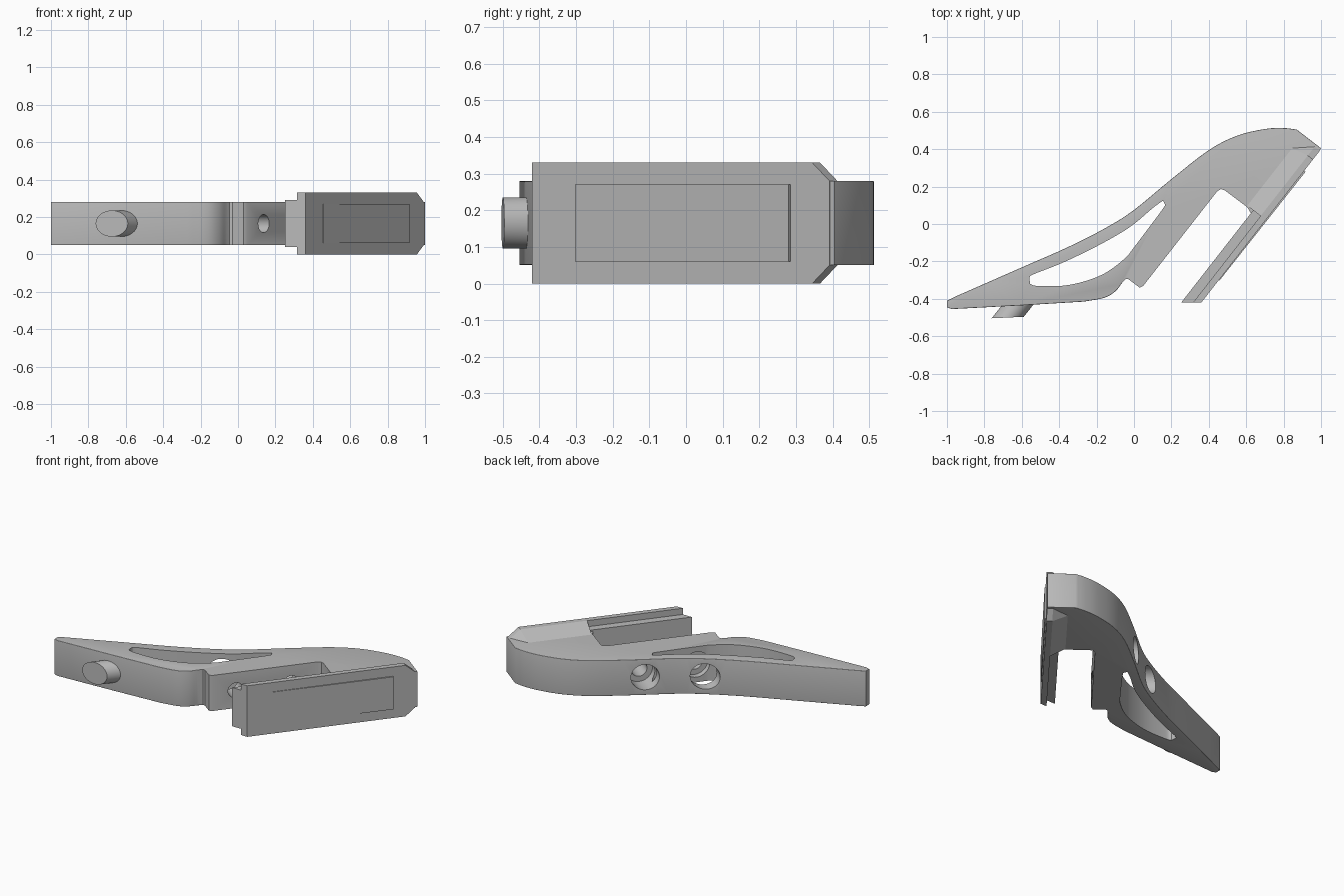
import bpy, bmesh, math
from mathutils import Vector

if "Cube" in bpy.data.objects:
    bpy.data.objects.remove(bpy.data.objects["Cube"])

GREY = (0.5, 0.5, 0.5, 1)
mat = bpy.data.materials.new("plain grey")
mat.use_nodes = True
mat.diffuse_color = GREY
mat.node_tree.nodes["Principled BSDF"].inputs["Base Color"].default_value = GREY

ALONG = Vector((0.615, 0.788, 0))      # direction of the clamp arm
INWARD = Vector((-0.788, 0.615, 0))    # from the arm towards the body
ORIGIN = Vector((0.36, -0.42, 0))
LOW, HIGH, MID = 0.05, 0.28, 0.165


def finish(bm, name):
    bmesh.ops.recalc_face_normals(bm, faces=bm.faces)
    mesh = bpy.data.meshes.new(name)
    bm.to_mesh(mesh)
    bm.free()
    mesh.materials.append(mat)
    obj = bpy.data.objects.new(name, mesh)
    bpy.context.collection.objects.link(obj)
    return obj


def smooth(obj):
    bpy.ops.object.select_all(action="DESELECT")
    obj.select_set(True)
    bpy.context.view_layer.objects.active = obj
    bpy.ops.object.shade_smooth_by_angle(angle=math.radians(32))


def spline(points, steps=4):
    """Smooth open curve through 2D points."""
    p = [Vector(q) for q in points]
    p = [2 * p[0] - p[1]] + p + [2 * p[-1] - p[-2]]
    out = []
    for a, b, c, d in zip(p, p[1:], p[2:], p[3:]):
        for i in range(steps):
            t = i / steps
            out.append(0.5 * (2 * b + (c - a) * t + (2 * a - 5 * b + 4 * c - d) * t * t
                              + (3 * b - a - 3 * c + d) * t ** 3))
    return out + [p[-2]]


def prism(name, outline, z0, z1, rounded=0, radius=0.02):
    """Extrude an outline; round the rims of its first `rounded` points."""
    bm = bmesh.new()
    rows = [[bm.verts.new((p[0], p[1], z)) for p in outline] for z in (z0, z1)]
    n = len(outline)
    bm.faces.new(rows[0])
    bm.faces.new(rows[1])
    for i in range(n):
        j = (i + 1) % n
        bm.faces.new((rows[0][i], rows[0][j], rows[1][j], rows[1][i]))
    if rounded:
        bmesh.ops.recalc_face_normals(bm, faces=bm.faces)
        rims = [bm.edges.get((r[i], r[i + 1])) for r in rows for i in range(rounded - 1)]
        bmesh.ops.bevel(bm, geom=rims, offset=radius, segments=4, profile=0.5,
                        affect="EDGES", clamp_overlap=True)
    return finish(bm, name)


def hull(name, points):
    """Convex block from (along, inward, z) points in the arm's frame."""
    bm = bmesh.new()
    for t, d, z in points:
        bm.verts.new(ORIGIN + ALONG * t + INWARD * d + Vector((0, 0, z)))
    res = bmesh.ops.convex_hull(bm, input=bm.verts)
    bmesh.ops.dissolve_limit(bm, angle_limit=0.01, verts=bm.verts, edges=bm.edges)
    return finish(bm, name)


def cylinder(name, start, end, radius):
    bm = bmesh.new()
    axis = end - start
    bmesh.ops.create_cone(bm, cap_ends=True, segments=40, radius1=radius,
                          radius2=radius, depth=axis.length)
    bm.transform(axis.to_track_quat("Z", "Y").to_matrix().to_4x4())
    bmesh.ops.translate(bm, verts=bm.verts, vec=(start + end) / 2)
    return finish(bm, name)


def cut(target, cutter):
    cutter.hide_render = True
    bpy.context.view_layer.objects.active = target
    mod = target.modifiers.new("cut", "BOOLEAN")
    mod.operation = "DIFFERENCE"
    mod.solver = "EXACT"
    mod.object = cutter
    bpy.ops.object.modifier_apply(modifier=mod.name)
    bpy.data.objects.remove(cutter)


# Body: underside, tapered tail, curved back and nose, then the slot
underside = spline([(-0.06, -0.31), (-0.1, -0.36), (-0.16, -0.395), (-0.27, -0.415)])
tail = [(-0.6, -0.435), (-0.975, -0.455), (-1, -0.445), (-1, -0.41)]
back = spline([(-0.96, -0.39), (-0.6, -0.232), (-0.35, -0.122), (-0.15, -0.02), (0, 0.075),
               (0.2, 0.24), (0.4, 0.395), (0.55, 0.472), (0.7, 0.508), (0.8, 0.513),
               (0.87, 0.505)])
nose = [(1.0, 0.405)]
rim = underside + tail + back + nose
slot = [(0.985, 0.385), (0.352, -0.414), (0.26, -0.414), (0.6, -0.04), (0.63, 0.0),
        (0.63, 0.05), (0.605, 0.09), (0.485, 0.18), (0.465, 0.187), (0.445, 0.175),
        (0.05, -0.33), (0.03, -0.34), (-0.03, -0.295), (-0.045, -0.295)]
body = prism("body", rim + slot, LOW, HIGH, rounded=len(rim))

# Long window through the body
lower = spline([(-0.555, -0.32), (-0.52, -0.331), (-0.38, -0.33), (-0.26, -0.305),
                (-0.15, -0.26), (-0.05, -0.185), (0.0, -0.125), (0.15, 0.075), (0.165, 0.105)])
upper = spline([(0.155, 0.125), (0.1, 0.085), (0, 0.0), (-0.1, -0.065), (-0.25, -0.145),
                (-0.4, -0.215), (-0.54, -0.27), (-0.56, -0.29)])
cut(body, prism("window_cutter", lower + upper, -0.1, 0.5))

# Two counterbored screw holes
for centre in (Vector((0.14, -0.22, MID)), Vector((0.35, 0.045, MID))):
    cut(body, cylinder("screw_cutter", centre - INWARD * 0.03, centre + INWARD * 0.5, 0.048))
    cut(body, cylinder("bore_cutter", centre + INWARD * 0.13, centre + INWARD * 0.5, 0.082))
smooth(body)

# Wide clamp plate with chamfered top corners, and its sloped shoulder
D = 0.035
plate = []
for d in (0, D):
    plate += [(-0.78 * d, d, 0), (-0.78 * d, d, 0.33), (0.97, d, 0), (0.97, d, 0.33),
              (1.03, d, LOW), (1.03, d, HIGH)]
hull("clamp_plate", plate)
hull("clamp_shoulder", [(t, d, z) for t0, t1, d, lo, hi in
                        ((0.56, 0.97, D, 0, 0.33), (0.56, 1.03, D, LOW, HIGH),
                         (0.56, 0.95, 0.125, LOW, HIGH))
                        for t in (t0, t1) for z in (lo, hi)])

# Inner rail of the clamp
hull("clamp_rail", [(t, d, z) for d in (0.02, 0.085) for t in (-0.78 * d, 0.56)
                    for z in (0.04, 0.29)])

# Thin raised panel on the plate
hull("front_panel", [(t, d, z) for t, e in ((0.152, -0.004), (0.895, -0.009))
                     for d in (e, 0.005) for z in (0.06, 0.27)])

# Slanted button under the tail
bm = bmesh.new()
loops = []
for cx, cy in ((-0.675, -0.5), (-0.6, -0.405)):
    loops.append([bm.verts.new((cx + 0.086 * math.cos(a), cy + 0.004 * math.cos(a),
                                MID + 0.07 * math.sin(a)))
                  for a in (math.tau * i / 40 for i in range(40))])
    bm.faces.new(loops[-1])
for i in range(40):
    j = (i + 1) % 40
    bm.faces.new((loops[0][i], loops[0][j], loops[1][j], loops[1][i]))
smooth(finish(bm, "button"))
